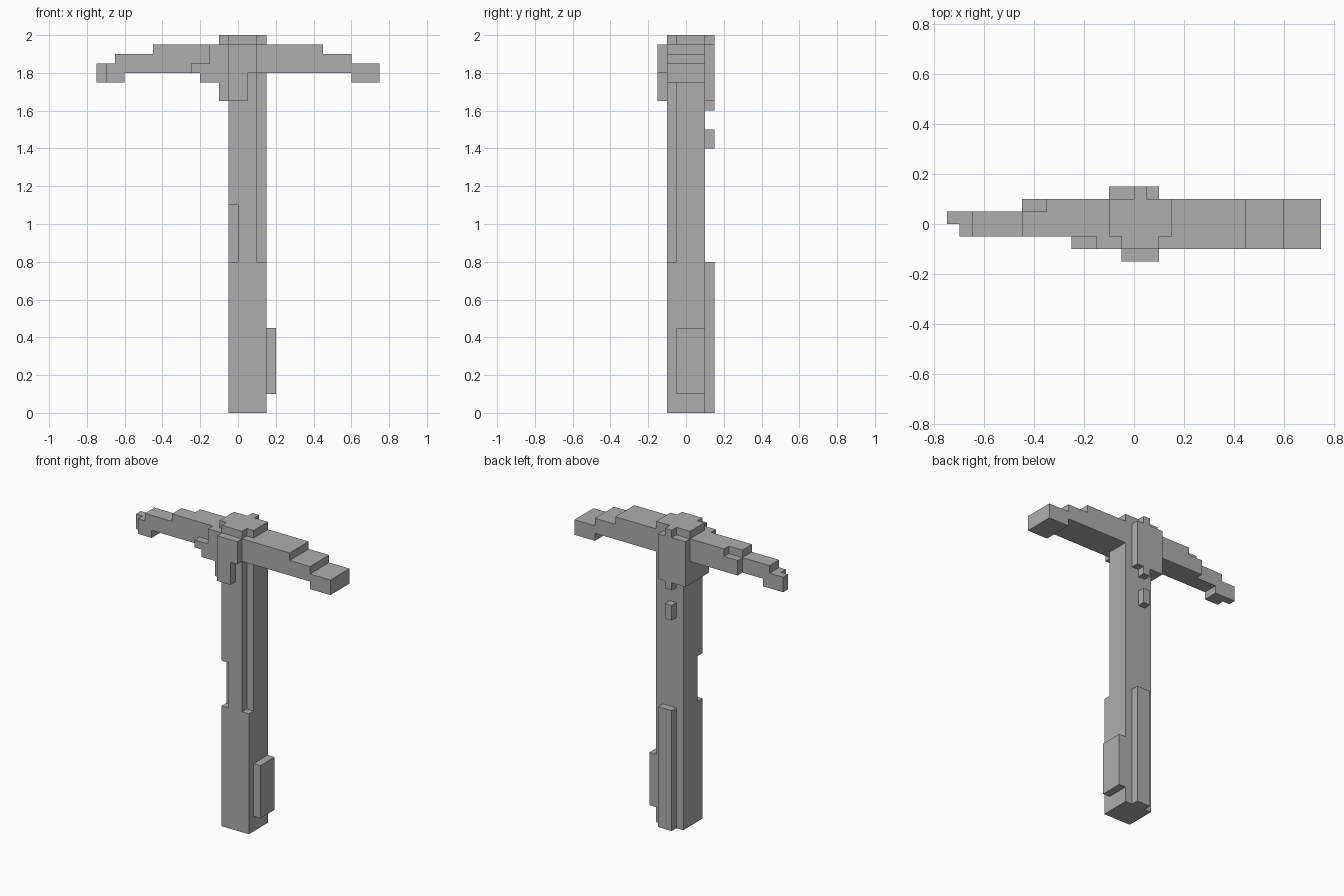
import bpy
import bmesh
from mathutils import Vector

U = 0.05  # size of one block

old = bpy.data.objects.get("Cube")
if old:
    bpy.data.objects.remove(old, do_unlink=True)

grey = bpy.data.materials.new("stone_grey")
grey.use_nodes = True
tone = (0.42, 0.42, 0.42, 1)
grey.diffuse_color = tone
grey.node_tree.nodes["Principled BSDF"].inputs["Base Color"].default_value = tone


def blocks(name, *boxes):
    """One object from boxes given as (x0, x1, y0, y1, z0, z1) in block units."""
    bm = bmesh.new()
    for x0, x1, y0, y1, z0, z1 in boxes:
        low, high = Vector((x0, y0, z0)) * U, Vector((x1, y1, z1)) * U
        cube = bmesh.ops.create_cube(bm, size=1)
        for v in cube["verts"]:
            v.co = (low + high) / 2 + v.co * (high - low)
    mesh = bpy.data.meshes.new(name)
    bm.to_mesh(mesh)
    bm.free()
    mesh.materials.append(grey)
    obj = bpy.data.objects.new(name, mesh)
    bpy.context.collection.objects.link(obj)
    return obj


# Handle: full lower part, upper part with a groove and a chipped corner
blocks("handle_lower", (-1, 3, -2, 2, 0, 16))
blocks("handle_upper", (-1, 3, -1, 2, 16, 36))
blocks("handle_front_ridge", (0, 2, -2, -1, 16, 36), (-1, 0, -2, -1, 22, 36))

# Raised pieces on the handle
blocks("side_grip", (3, 4, -1, 2, 2, 9))
blocks("back_strip", (0, 2, 2, 3, 0, 16))
blocks("back_peg", (0, 1, 2, 3, 28, 30))

# Broad arm, stepping down to its end
blocks("broad_arm", (2, 9, -2, 2, 36, 39), (9, 12, -2, 2, 36, 38),
       (12, 15, -2, 2, 35, 37))

# Narrow arm, stepping down to a chipped point
blocks("narrow_arm", (-7, -1, -1, 2, 36, 39), (-9, -7, -1, 1, 36, 39),
       (-9, -7, 1, 2, 36, 38), (-13, -9, -1, 1, 36, 38))
blocks("narrow_tip", (-14, -12, -1, 1, 35, 37), (-15, -14, 0, 1, 35, 37))

# Head core, with a stepped layer on the front
blocks("head_core", (-1, 3, -2, 2, 36, 39), (-2, -1, -2, 2, 33, 36))
blocks("front_steps", (-3, -1, -2, -1, 36, 39), (-5, -3, -2, -1, 36, 37),
       (-4, -2, -2, -1, 35, 36))

# Plates that bind the head, front and back
blocks("front_plate", (-1, 2, -3, -2, 36, 39), (-1, 1, -3, -2, 33, 36))
blocks("back_plate", (-2, 2, 2, 3, 33, 39), (0, 1, 2, 3, 32, 33))

# Cap on top
blocks("cap", (-2, 3, -1, 2, 39, 40), (-1, 2, -2, -1, 39, 40),
       (0, 1, 2, 3, 39, 40))
